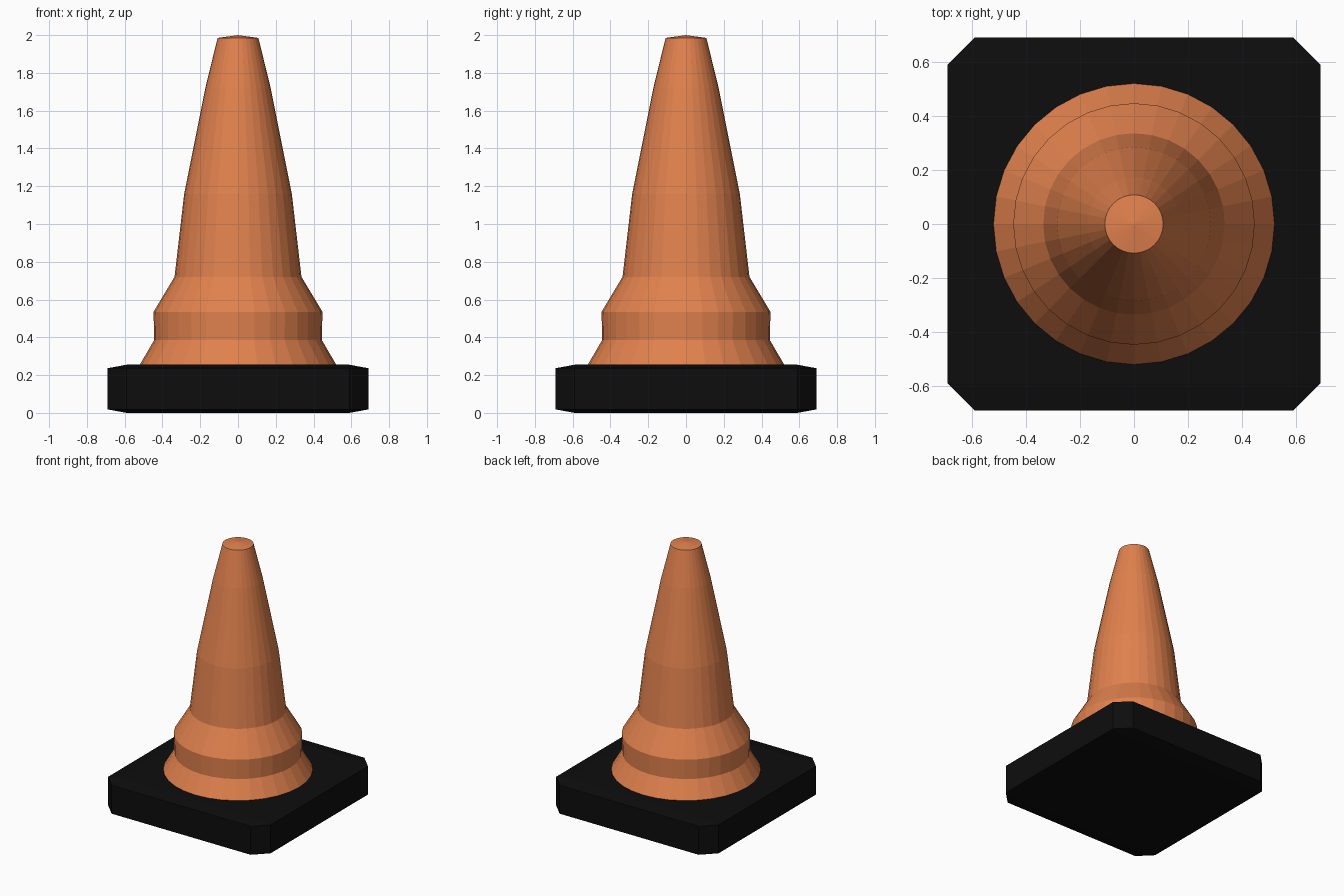
import bpy, bmesh
from math import pi
from mathutils import Matrix

if "Cube" in bpy.data.objects:
    bpy.data.objects.remove(bpy.data.objects["Cube"], do_unlink=True)


def make_material(name, rgb):
    mat = bpy.data.materials.new(name)
    mat.use_nodes = True
    mat.diffuse_color = (*rgb, 1)
    bsdf = mat.node_tree.nodes["Principled BSDF"]
    bsdf.inputs["Base Color"].default_value = (*rgb, 1)
    bsdf.inputs["Roughness"].default_value = 0.8
    return mat


def make_object(name, bm, mat):
    bmesh.ops.recalc_face_normals(bm, faces=bm.faces)
    mesh = bpy.data.meshes.new(name)
    bm.to_mesh(mesh)
    bm.free()
    mesh.materials.append(mat)
    obj = bpy.data.objects.new(name, mesh)
    bpy.context.collection.objects.link(obj)
    return obj


orange = make_material("orange", (0.75, 0.22, 0.075))
black = make_material("black rubber", (0.004, 0.004, 0.004))

# Base: a bevelled cube flattened afterwards, so its bevels become shallow
HALF, HEIGHT, CUT = 0.69, 0.255, 0.1
bm = bmesh.new()
bmesh.ops.create_cube(bm, size=2 * HALF)
bmesh.ops.bevel(bm, geom=bm.edges[:], offset=CUT, offset_type='OFFSET',
                segments=1, affect='EDGES')
bmesh.ops.scale(bm, vec=(1, 1, HEIGHT / (2 * HALF)), verts=bm.verts)
bmesh.ops.translate(bm, vec=(0, 0, HEIGHT / 2), verts=bm.verts)
make_object("base", bm, black)

# Cone body: stepped profile (radius, height) spun round into flat facets
SIDES = 32
profile = [(0.526, 0.245), (0.444, 0.385), (0.447, 0.535), (0.336, 0.72),
           (0.285, 1.16), (0.173, 1.72), (0.108, 1.985), (0, 2)]
bm = bmesh.new()
points = [bm.verts.new((r, 0, z)) for r, z in profile]
edges = [bm.edges.new(pair) for pair in zip(points, points[1:])]
bmesh.ops.spin(bm, geom=points + edges, cent=(0, 0, 0), axis=(0, 0, 1),
               angle=2 * pi, steps=SIDES)
bmesh.ops.remove_doubles(bm, verts=bm.verts, dist=0.001)
make_object("cone_body", bm, orange)
